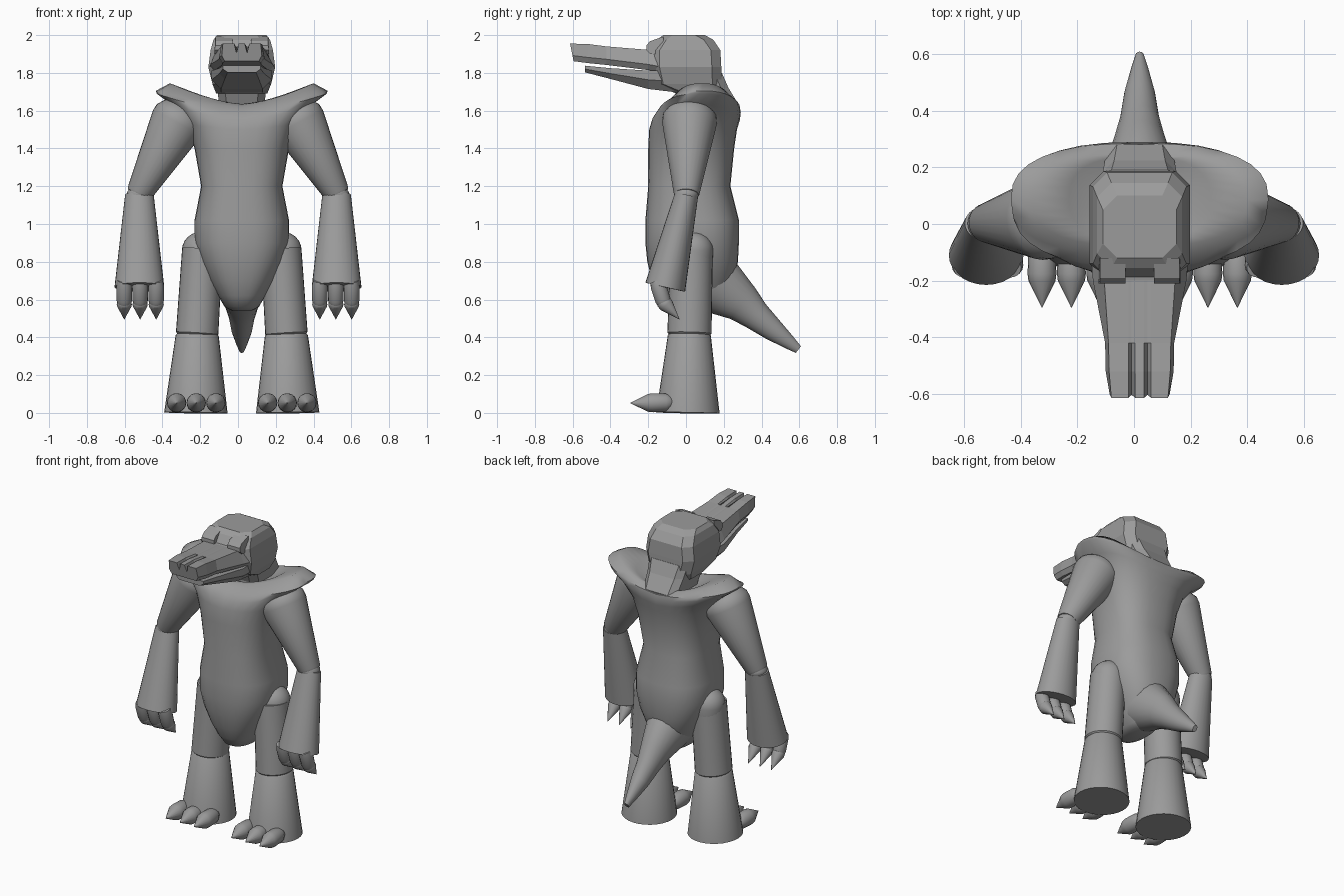
import bpy, bmesh, math
from mathutils import Vector

CX = 0.02  # body centre line
grey = bpy.data.materials.new("stone grey")
grey.diffuse_color = (0.33, 0.33, 0.33, 1)


def loft(name, rings, angle=40):
    """Skin a list of equal-length point rings and cap both ends."""
    bm = bmesh.new()
    vs = [[bm.verts.new(p) for p in r] for r in rings]
    n = len(rings[0])
    for a, b in zip(vs, vs[1:]):
        for i in range(n):
            j = (i + 1) % n
            bm.faces.new((a[i], a[j], b[j], b[i]))
    bm.faces.new(vs[0][::-1])
    bm.faces.new(vs[-1])
    bmesh.ops.recalc_face_normals(bm, faces=bm.faces)
    me = bpy.data.meshes.new(name)
    bm.to_mesh(me)
    bm.free()
    me.materials.append(grey)
    ob = bpy.data.objects.new(name, me)
    bpy.context.collection.objects.link(ob)
    if angle:
        bpy.ops.object.select_all(action='DESELECT')
        ob.select_set(True)
        bpy.context.view_layer.objects.active = ob
        bpy.ops.object.shade_smooth_by_angle(angle=math.radians(angle))
    return ob


def lathe(name, p0, p1, profile, sx=1.0, n=28, angle=40):
    """Turn (distance, radius) pairs around the axis p0 -> p1; sx widens along x."""
    p0, p1 = Vector(p0), Vector(p1)
    d = (p1 - p0).normalized()
    u = Vector((1, 0, 0))
    u = (u - d * u.dot(d)).normalized()
    v = d.cross(u)
    rings = [[p0 + d * t + (u * math.cos(a) * sx + v * math.sin(a)) * r
              for a in (2 * math.pi * i / n for i in range(n))] for t, r in profile]
    return loft(name, rings, angle)


def oval(z, hw, y0, y1, k=0.0, e=0.8, n=32):
    """Rounded body section whose sides lift by k."""
    pts = []
    for i in range(n):
        a = 2 * math.pi * i / n
        c, s = math.cos(a), math.sin(a)
        x = math.copysign(abs(c) ** e, c)
        y = math.copysign(abs(s) ** e, s)
        pts.append((CX + hw * x, (y0 + y1) / 2 + (y1 - y0) / 2 * y, z + k * abs(x) ** 1.5))
    return pts


def octagon(z, hw, y0, y1, c=0.05, tilt=0.0):
    """Box section with cut corners; the back drops by tilt."""
    q = [(-hw + c, y0), (hw - c, y0), (hw, y0 + c), (hw, y1 - c),
         (hw - c, y1), (-hw + c, y1), (-hw, y1 - c), (-hw, y0 + c)]
    return [(CX + x, y, z - (tilt if y > (y0 + y1) / 2 else 0)) for x, y in q]


# Torso flaring into raised shoulder wings around a sunken collar
loft("torso", [
    oval(0.54, 0.05, -0.06, 0.14), oval(0.56, 0.09, -0.11, 0.18),
    oval(0.62, 0.125, -0.15, 0.21), oval(0.70, 0.175, -0.18, 0.25),
    oval(0.80, 0.22, -0.205, 0.275), oval(0.90, 0.25, -0.215, 0.28),
    oval(1.02, 0.25, -0.215, 0.28), oval(1.20, 0.215, -0.20, 0.235),
    oval(1.40, 0.25, -0.20, 0.255), oval(1.50, 0.295, -0.195, 0.27, 0.03),
    oval(1.55, 0.37, -0.18, 0.285, 0.08), oval(1.59, 0.45, -0.15, 0.29, 0.10),
    oval(1.62, 0.455, -0.11, 0.285, 0.085), oval(1.63, 0.38, -0.08, 0.25, 0.115),
    oval(1.635, 0.25, -0.06, 0.24, 0.06), oval(1.62, 0.13, -0.03, 0.22, 0.0)], 50)

# Tail: oval sections along a drooping path (y, z, thickness, half width)
path = [(0.06, 0.74, 0.17, 0.17), (0.19, 0.66, 0.15, 0.125), (0.30, 0.58, 0.105, 0.09),
        (0.37, 0.515, 0.08, 0.07), (0.46, 0.44, 0.06, 0.055), (0.55, 0.37, 0.036, 0.03),
        (0.595, 0.335, 0.022, 0.015)]
rings = []
for i, (y, z, t, w) in enumerate(path):
    a, b = path[max(i - 1, 0)], path[min(i + 1, len(path) - 1)]
    d = Vector((0, b[0] - a[0], b[1] - a[1])).normalized()
    nrm = Vector((0, -d.z, d.y))
    rings.append([Vector((CX + w * math.cos(g), y, z)) + nrm * t * math.sin(g)
                  for g in (2 * math.pi * j / 20 for j in range(20))])
loft("tail", rings, 50)

# Head: neck block, cranium and brows
loft("neck", [octagon(1.56, 0.12, -0.02, 0.27, 0.04), octagon(1.63, 0.12, -0.02, 0.28, 0.04),
              octagon(1.72, 0.13, -0.06, 0.225, 0.04), octagon(1.80, 0.14, -0.08, 0.19, 0.04)], 0)
loft("cranium", [octagon(1.69, 0.135, -0.05, 0.16), octagon(1.74, 0.155, -0.17, 0.19),
                 octagon(1.83, 0.177, -0.19, 0.187), octagon(1.92, 0.165, -0.19, 0.182),
                 octagon(1.975, 0.15, -0.155, 0.145), octagon(2.0, 0.13, -0.12, 0.10)], 0)
for s, side in ((-1, "left"), (1, "right")):
    def brow(y, z0, z1):
        return [(CX + s * x, y, z) for x, z in
                ((0.05, z0), (0.145, z0), (0.14, z1), (0.05, z1))]
    loft(side + "_brow", [brow(-0.21, 1.92, 1.945), brow(-0.19, 1.90, 1.968),
                          brow(-0.12, 1.90, 1.992)], 0)


# Upper snout with two nostril grooves opening toward the tip
def snout_ring(y, wb, wt, zb, zt, g, slant=0.0):
    half = [(wb * 0.85, zb), (wb, zb + 0.03), (wt, zt), (0.04, zt),
            (0.028, zt - g), (0.016, zt)]
    pts = half + [(-x, z) for x, z in reversed(half)]
    return [(CX + x, y - slant * (z - zb), z) for x, z in pts]


loft("upper_snout", [
    snout_ring(-0.12, 0.172, 0.13, 1.80, 1.935, 0), snout_ring(-0.20, 0.165, 0.125, 1.815, 1.922, 0),
    snout_ring(-0.42, 0.122, 0.11, 1.842, 1.94, 0.002), snout_ring(-0.52, 0.12, 0.108, 1.852, 1.953, 0.035),
    snout_ring(-0.595, 0.106, 0.10, 1.862, 1.955, 0.05, 0.2)], 0)


# Lower jaw
def jaw_ring(y, wt, wb, zb, zt):
    return [(CX + x, y, z) for x, z in
            ((-wt, zt), (-wt, (zt + zb) / 2), (-wb, zb), (wb, zb), (wt, (zt + zb) / 2), (wt, zt))]


loft("lower_jaw", [
    jaw_ring(-0.01, 0.15, 0.11, 1.692, 1.81), jaw_ring(-0.20, 0.16, 0.11, 1.715, 1.812),
    jaw_ring(-0.40, 0.118, 0.09, 1.768, 1.825), jaw_ring(-0.535, 0.10, 0.075, 1.803, 1.838)], 0)

# Arms and legs
for s, side in ((-1, "left"), (1, "right")):
    def arm(x, y, z):
        return (s * x, y, z)

    def leg(x, y, z):
        return (CX + s * x, y, z)

    # Upper arm cone with rounded shoulder end
    lathe(side + "_upper_arm", arm(0.527, 0.003, 1.155), arm(0.30, 0.02, 1.575),
          [(0, 0.064), (0.01, 0.069), (0.43, 0.145), (0.47, 0.142), (0.51, 0.115),
           (0.535, 0.07), (0.545, 0.02)])
    lathe(side + "_elbow", arm(0.525, 0.003, 1.19), arm(0.523, 0.0, 1.12),
          [(0, 0.05), (0.02, 0.063), (0.04, 0.064), (0.07, 0.05)])
    # Forearm flares to a wide cuff
    lathe(side + "_forearm", arm(0.522, 0.003, 1.155), arm(0.522, -0.11, 0.665),
          [(0, 0.062), (0.502, 0.108), (0.503, 0.10)], 1.22)
    # Curled fingers with claws
    for i, x in enumerate((0.433, 0.518, 0.602)):
        lathe(f"{side}_finger_{i + 1}", arm(x, -0.155, 0.70), arm(x, -0.115, 0.575),
              [(0, 0.035), (0.03, 0.042), (0.11, 0.041), (0.15, 0.03), (0.165, 0.01)], n=16)
        lathe(f"{side}_finger_claw_{i + 1}", arm(x, -0.135, 0.605), arm(x, -0.035, 0.495),
              [(0, 0.02), (0.02, 0.038), (0.045, 0.04), (0.148, 0.001)], n=16)

    # Thigh with domed hip, shin flaring to the foot
    lathe(side + "_thigh", leg(0.237, 0.018, 0.41), leg(0.208, 0.03, 0.87),
          [(0, 0.105), (0.012, 0.117), (0.46, 0.112)], 0.96)
    lathe(side + "_hip", leg(0.212, 0.04, 0.80), leg(0.212, 0.04, 0.96),
          [(0, 0.10)] + [(0.06 + 0.1 * math.sin(a), 0.104 * math.cos(a) + 0.001)
                         for a in (math.pi / 12 * i for i in range(7))])
    lathe(side + "_shin", leg(0.243, 0.01, 0), leg(0.236, 0.018, 0.42),
          [(0, 0.168), (0.41, 0.114), (0.42, 0.105)])
    # Toes with pointed claws
    for i, x in enumerate((0.137, 0.241, 0.345)):
        lathe(f"{side}_toe_{i + 1}", leg(x, -0.295, 0.052), leg(x, -0.05, 0.055),
              [(0, 0.001), (0.095, 0.048), (0.12, 0.051), (0.19, 0.048),
               (0.225, 0.03), (0.24, 0.004)], n=18)
